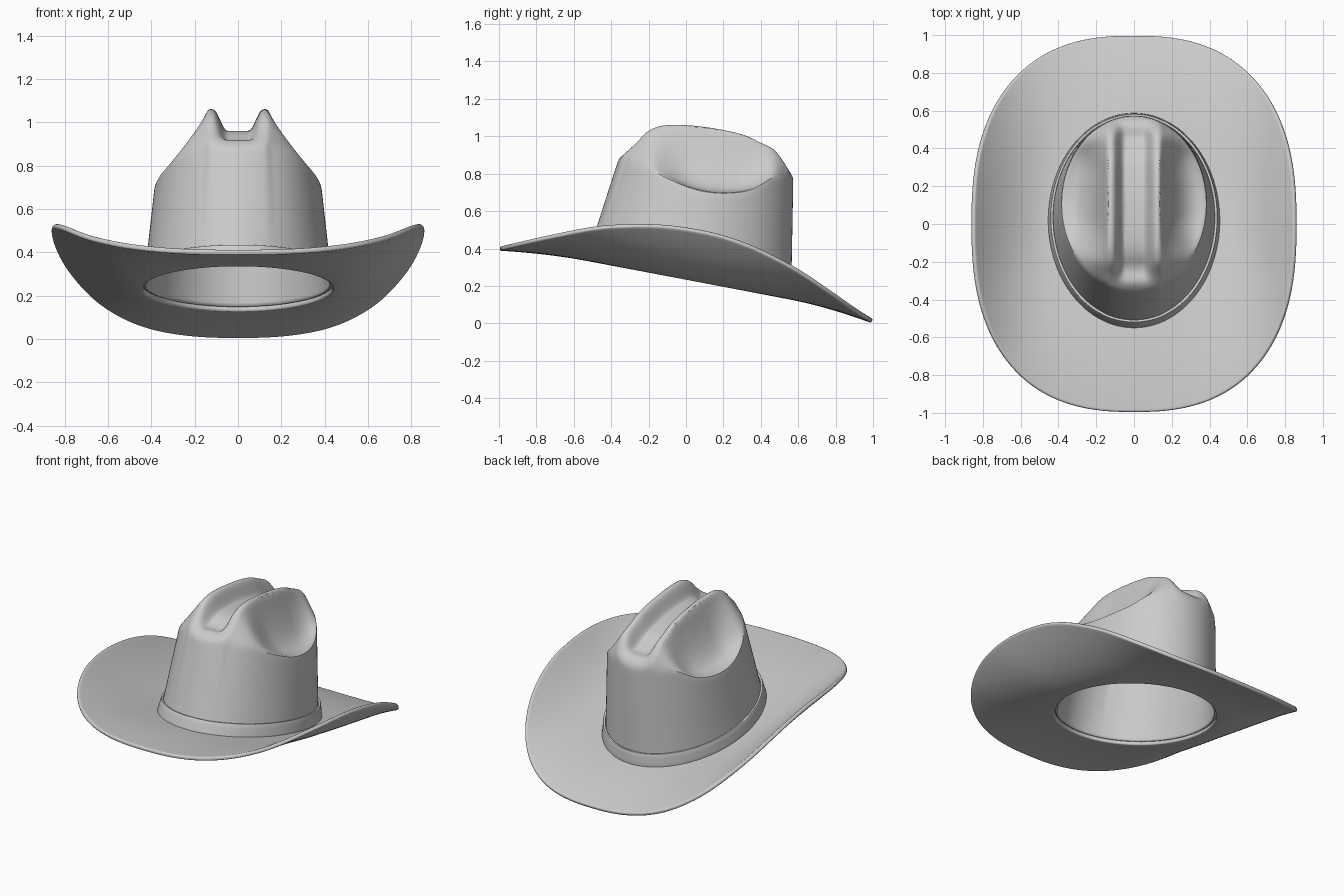
import bpy, bmesh, math

if "Cube" in bpy.data.objects:
    bpy.data.objects.remove(bpy.data.objects["Cube"])

N = 192  # segments around the hat


def curve(pts, t):
    """Smooth interpolation through (t, value) points."""
    t = min(max(t, pts[0][0]), pts[-1][0])
    i = 0
    while i < len(pts) - 2 and t > pts[i + 1][0]:
        i += 1

    def slope(k):
        a, b = pts[max(k - 1, 0)], pts[min(k + 1, len(pts) - 1)]
        return (b[1] - a[1]) / (b[0] - a[0])
    (x0, y0), (x1, y1) = pts[i], pts[i + 1]
    h = x1 - x0
    u = (t - x0) / h
    return ((2*u**3 - 3*u*u + 1) * y0 + (u**3 - 2*u*u + u) * h * slope(i)
            + (3*u*u - 2*u**3) * y1 + (u**3 - u*u) * h * slope(i + 1))


def step(a, b, t):
    u = min(max((t - a) / (b - a), 0), 1)
    return u * u * (3 - 2 * u)


def loft(name, rings, centre=None):
    """Skin a list of closed rings, optionally closing the first with a fan."""
    bm = bmesh.new()
    rows = [[bm.verts.new(p) for p in ring] for ring in rings]
    for r0, r1 in zip(rows, rows[1:]):
        for i in range(N):
            j = (i + 1) % N
            bm.faces.new((r0[i], r1[i], r1[j], r0[j]))
    if centre:
        c = bm.verts.new(centre)
        for i in range(N):
            bm.faces.new((c, rows[0][i], rows[0][(i + 1) % N]))
    me = bpy.data.meshes.new(name)
    bm.to_mesh(me)
    bm.free()
    ob = bpy.data.objects.new(name, me)
    bpy.context.collection.objects.link(ob)
    return ob


def finish(ob, thickness, offset, smooth=0, bevel=0):
    if smooth:
        m = ob.modifiers.new("soften", 'SMOOTH')
        m.factor, m.iterations = 0.5, smooth
    m = ob.modifiers.new("felt", 'SOLIDIFY')
    m.thickness, m.offset = thickness, offset
    if bevel:
        m = ob.modifiers.new("round_edge", 'BEVEL')
        m.width, m.segments = bevel, 2
        m.limit_method, m.angle_limit = 'ANGLE', math.radians(60)
    bpy.ops.object.select_all(action='DESELECT')
    ob.select_set(True)
    bpy.context.view_layer.objects.active = ob
    bpy.ops.object.shade_smooth_by_angle(angle=math.radians(50))


ANGLES = [2 * math.pi * i / N for i in range(N)]
CY, SX, SY = 0.107, 0.385, 0.467  # crown shoulder outline

RIDGE = [(-.36, .88), (-.27, .96), (-.2, 1.03), (-.1, 1.06), (.1, 1.05),
         (.3, 1.01), (.4, .965), (.48, .92), (.575, .78)]
SHOULDER = [(-.36, .88), (-.25, .86), (-.1, .78), (.05, .72), (.2, .70),
            (.35, .72), (.48, .79), (.575, .78)]
RIM = [(-1, .40), (-.9, .425), (-.75, .46), (-.5, .51), (-.3, .525), (-.1, .52),
       (.1, .49), (.25, .45), (.4, .39), (.6, .285), (.8, .15), (.92, .065), (1, .013)]


def plane(y):
    return 0.245 - 0.19 * y


def crown_top(x, y):
    """Ridged top: centre crease with a scooped dent on each side."""
    x = abs(x)
    half = SX * math.sqrt(max(0, 1 - ((y - CY) / SY) ** 2))
    z = curve(RIDGE, y)
    if x > 0.14:
        s = min((x - 0.14) / max(half - 0.14, 1e-4), 1)
        q = 1 + 1.8 * (1 - step(0.12, 0.36, abs(y - 0.15)))
        z += (curve(SHOULDER, y) - z) * (1 - (1 - s) ** q)
    crease = step(-0.33, -0.2, y) * (1 - step(0.45, 0.56, y))
    return z - 0.1 * crease * (1 - step(0.05, 0.115, x))


def top_point(a, r):
    x, y = SX * r * math.cos(a), CY + SY * r * math.sin(a)
    return x, y, crown_top(x, y)


def base_point(a):
    x, y = 0.437 * math.cos(a), 0.015 + 0.547 * math.sin(a)
    return x, y, plane(y)


def wall_point(a, v):
    return tuple(p + (q - p) * v for p, q in zip(base_point(a), top_point(a, 1)))


# crown: creased top plus tapered wall
rings = [[top_point(a, k / 40) for a in ANGLES] for k in range(1, 41)]
rings += [[wall_point(a, 1 - k / 24) for a in ANGLES] for k in range(1, 25)]
crown = loft("crown", rings, (0, CY, crown_top(0, CY)))
finish(crown, 0.012, -1, smooth=5)


# brim: sweeps up at the sides and dips at the back
def brim_point(a, f):
    c, s = math.cos(a), math.sin(a)
    ox = 0.855 * math.copysign(abs(c) ** 0.8, c)
    oy = 0.995 * math.copysign(abs(s) ** 0.8, s)
    bx, by, _ = base_point(a)
    x, y = bx + (ox - bx) * f, by + (oy - by) * f
    lift = curve(RIM, oy / 0.995) - plane(oy)
    return x, y, plane(y) + lift * f ** 1.8


brim = loft("brim", [[brim_point(a, k / 32) for a in ANGLES] for k in range(33)])
finish(brim, 0.024, 0, bevel=0.008)


# hat band: thin strip hugging the bottom of the crown
def band_point(a, h):
    bx, by, bz = base_point(a)
    tx, ty, tz = top_point(a, 1)
    v = h / (tz - bz)
    g = 1.045 - 0.012 * h / 0.09
    return (bx + (tx - bx) * v) * g, (by + (ty - by) * v) * g, bz + h


band = loft("hat_band", [[band_point(a, h) for a in ANGLES] for h in (0.09, 0.06, 0.03, 0.0)])
finish(band, 0.014, -1, bevel=0.003)
